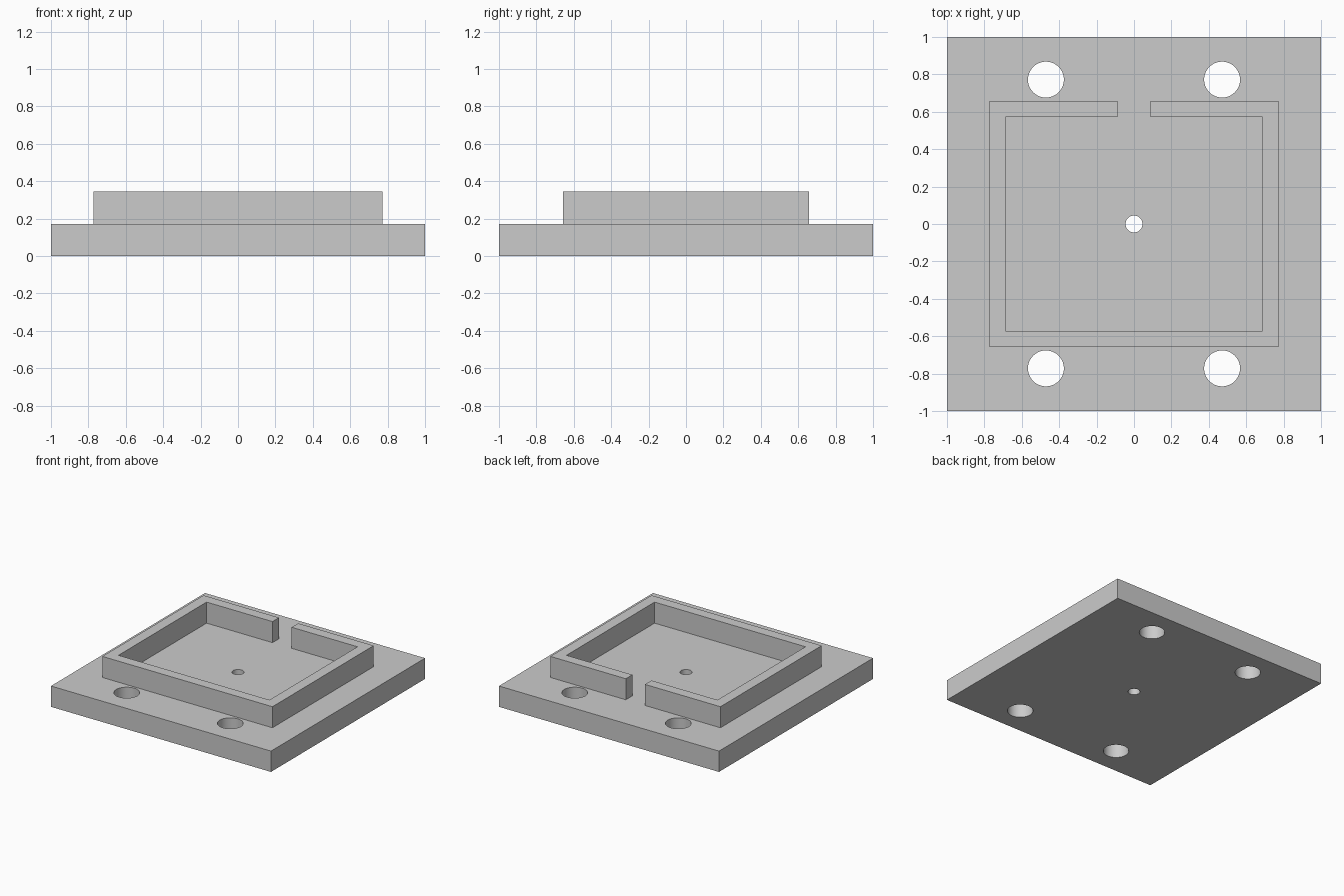
import bpy, bmesh, math
from mathutils import Matrix

cube = bpy.data.objects.get("Cube")
if cube:
    bpy.data.objects.remove(cube, do_unlink=True)

PLATE_TOP, WALL_TOP = 0.171, 0.344

grey = bpy.data.materials.new("light_grey")
grey.use_nodes = True
grey.diffuse_color = (0.6, 0.6, 0.6, 1)
grey.node_tree.nodes["Principled BSDF"].inputs["Base Color"].default_value = grey.diffuse_color


def make_object(name, bm):
    bmesh.ops.recalc_face_normals(bm, faces=bm.faces)
    mesh = bpy.data.meshes.new(name)
    bm.to_mesh(mesh)
    bm.free()
    mesh.materials.append(grey)
    obj = bpy.data.objects.new(name, mesh)
    bpy.context.collection.objects.link(obj)
    return obj


def select_only(obj):
    bpy.ops.object.select_all(action='DESELECT')
    obj.select_set(True)
    bpy.context.view_layer.objects.active = obj


# Square base plate
bm = bmesh.new()
bmesh.ops.create_cube(bm, size=1, matrix=Matrix.Translation((0, 0, PLATE_TOP / 2))
                      @ Matrix.Diagonal((2, 2, PLATE_TOP, 1)))
plate = make_object("base_plate", bm)

# Four mounting holes and a small centre hole
holes = [(sx * 0.471, sy * 0.772, 0.096) for sx in (-1, 1) for sy in (-1, 1)]
holes.append((0, 0, 0.045))
bm = bmesh.new()
for x, y, r in holes:
    bmesh.ops.create_cone(bm, cap_ends=True, segments=64, radius1=r, radius2=r,
                          depth=1, matrix=Matrix.Translation((x, y, 0)))
cutter = make_object("hole_cutter", bm)
cutter.hide_render = True
drill = plate.modifiers.new("holes", 'BOOLEAN')
drill.operation = 'DIFFERENCE'
drill.solver = 'EXACT'
drill.object = cutter
select_only(plate)
bpy.ops.object.modifier_apply(modifier=drill.name)
bpy.data.objects.remove(cutter, do_unlink=True)
bpy.ops.object.shade_smooth_by_angle(angle=math.radians(30))

# Raised rim, open in the middle of the back side
half = [(0.087, 0.657), (0.773, 0.657), (0.773, -0.657)]
inner = [(0.686, -0.572), (0.686, 0.572), (0.087, 0.572)]
right_side = half + [(-x, y) for x, y in reversed(half)]
left_side = [(-x, y) for x, y in reversed(inner)] + inner
bm = bmesh.new()
face = bm.faces.new([bm.verts.new((x, y, PLATE_TOP)) for x, y in right_side + left_side])
top = bmesh.ops.extrude_face_region(bm, geom=[face])["geom"]
bmesh.ops.translate(bm, vec=(0, 0, WALL_TOP - PLATE_TOP),
                    verts=[v for v in top if isinstance(v, bmesh.types.BMVert)])
make_object("raised_rim", bm)
